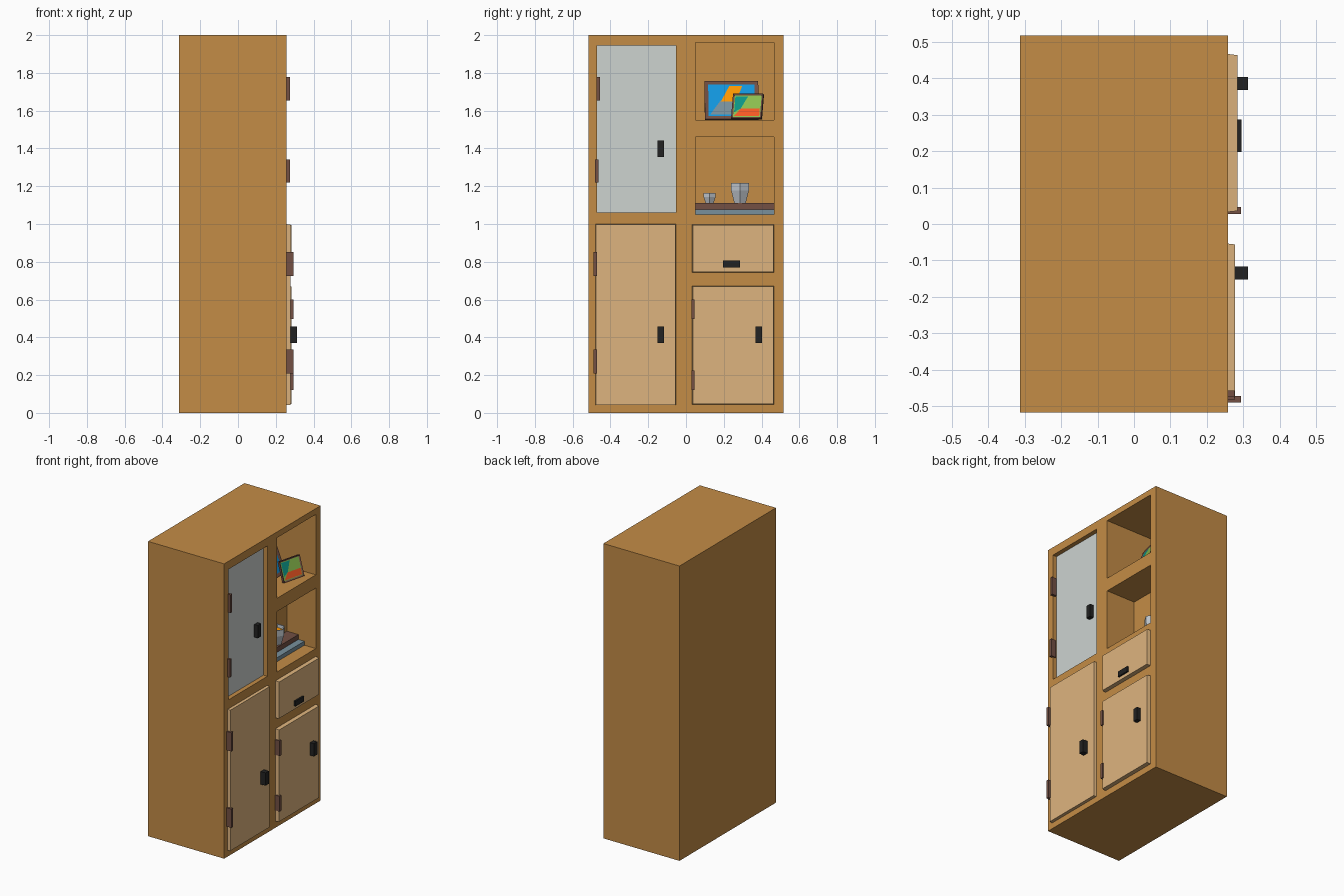
import bpy, bmesh, math
from mathutils import Matrix, Vector

if "Cube" in bpy.data.objects:
    bpy.data.objects.remove(bpy.data.objects["Cube"])

FRONT = 0.258  # x of the cabinet face carrying the doors
mats = {}


def mat(name, rgb):
    """Material from 0-255 display colour."""
    if name not in mats:
        m = bpy.data.materials.new(name)
        lin = [((c / 255 + 0.055) / 1.055) ** 2.4 if c > 10 else c / 3294.6 for c in rgb]
        m.diffuse_color = (*lin, 1)
        m.use_nodes = True
        m.node_tree.nodes["Principled BSDF"].inputs["Base Color"].default_value = m.diffuse_color
        mats[name] = m
    return mats[name]


WOOD = mat("wood", (196, 140, 70))
PALE = mat("pale_wood", (222, 180, 126))
GLASS = mat("pane", (205, 211, 208))
BROWN = mat("brown", (115, 80, 68))
BLACK = mat("black", (34, 34, 34))
SLATE = mat("slate", (120, 144, 156))
CUP = mat("cup", (190, 197, 204))
ORANGE = mat("orange", (255, 152, 0))
BLUE = mat("blue", (18, 150, 222))
TEAL = mat("teal", (12, 148, 134))
GREEN = mat("green", (139, 190, 78))
RED = mat("red", (245, 88, 36))


def finish(bm, name, material):
    bmesh.ops.recalc_face_normals(bm, faces=bm.faces)
    me = bpy.data.meshes.new(name)
    bm.to_mesh(me)
    bm.free()
    if material:
        me.materials.append(material)
    ob = bpy.data.objects.new(name, me)
    bpy.context.collection.objects.link(ob)
    return ob


def box(name, x, y, z, material, taper=0.0):
    """Box from (min, max) ranges; taper shrinks the +x face."""
    bm = bmesh.new()
    bmesh.ops.create_cube(bm, size=1)
    for v in bm.verts:
        s = v.co.copy()
        v.co = [r[0] if c < 0 else r[1] for c, r in zip(s, (x, y, z))]
        if s.x > 0:
            v.co.y -= math.copysign(taper, s.y)
            v.co.z -= math.copysign(taper, s.z)
    return finish(bm, name, material)


# Cabinet body with pane recess and two open niches cut out
body = box("cabinet_body", (-0.313, FRONT), (-0.517, 0.517), (0, 2), WOOD)
niche_y = (0.05, 0.466)
pane_y, pane_z = (-0.472, -0.053), (1.06, 1.945)
cuts = [((0.2, 0.4), pane_y, pane_z),
        ((-0.2, 0.4), niche_y, (1.55, 1.96)),
        ((0.04, 0.4), niche_y, (1.05, 1.46))]
for c in cuts:
    cutter = box("cutter", *c, None)
    cutter.hide_render = True
    mod = body.modifiers.new("cut", 'BOOLEAN')
    mod.operation = 'DIFFERENCE'
    mod.solver = 'EXACT'
    mod.object = cutter
    bpy.context.view_layer.objects.active = body
    bpy.ops.object.modifier_apply(modifier=mod.name)
    bpy.data.objects.remove(cutter)

# Pane, doors and drawer
box("glass_pane", (0.2, 0.228), pane_y, pane_z, GLASS)
box("left_door", (0.25, 0.277), (-0.48, -0.053), (0.04, 1.0), PALE, 0.003)
box("right_door", (0.25, 0.284), (0.032, 0.467), (0.043, 0.673), PALE, 0.004)
box("drawer_front", (0.25, 0.284), (0.032, 0.467), (0.743, 0.998), PALE, 0.004)

# Handles
box("pane_handle", (0.228, 0.256), (-0.152, -0.117), (1.355, 1.442), BLACK)
box("left_door_handle", (0.27, 0.313), (-0.152, -0.117), (0.37, 0.457), BLACK)
box("right_door_handle", (0.28, 0.313), (0.368, 0.403), (0.37, 0.457), BLACK)
box("drawer_handle", (0.28, 0.295), (0.197, 0.286), (0.77, 0.806), BLACK)

# Hinges: outer x, y range, z range
hinges = [(0.276, (-0.474, -0.456), (1.655, 1.778)), (0.276, (-0.482, -0.464), (1.22, 1.342)),
          (0.293, (-0.49, -0.472), (0.726, 0.853)), (0.293, (-0.49, -0.472), (0.208, 0.335)),
          (0.293, (0.028, 0.046), (0.497, 0.6)), (0.293, (0.028, 0.046), (0.12, 0.224))]
for i, (x1, y, z) in enumerate(hinges):
    box(f"hinge_{i + 1}", (0.24, x1), y, z, BROWN)

# Stepped boards in the lower niche
box("lower_board", (0.04, 0.172), niche_y, (1.05, 1.077), SLATE)
box("upper_board", (0.04, 0.127), niche_y, (1.077, 1.11), BROWN)


def cup(name, x, y, r, h, fill=None):
    """Six-sided tapered cup with hollow inside and optional drink."""
    z0 = 1.11
    prof = [(0.64, 0), (1, 0.62), (1, 1), (0.86, 1), (0.82, 0.8)]
    bm = bmesh.new()
    rings = [[bm.verts.new((x + r * k * math.cos(a * math.pi / 3),
                            y + r * k * math.sin(a * math.pi / 3), z0 + h * t))
              for a in range(6)] for k, t in prof]
    for lo, hi in zip(rings, rings[1:]):
        for a in range(6):
            b = (a + 1) % 6
            bm.faces.new((lo[a], lo[b], hi[b], hi[a]))
    bm.faces.new(rings[0][::-1])
    top = bm.faces.new(rings[-1])
    if fill:
        top.material_index = 1
    ob = finish(bm, name, CUP)
    if fill:
        ob.data.materials.append(fill)


cup("large_cup", 0.09, 0.286, 0.054, 0.108, ORANGE)
cup("small_cup", 0.085, 0.125, 0.037, 0.055)


def picture(name, w, h, border, loc, lean, yaw, base, patches):
    """Leaning picture: frame with recessed art; patches are in 0..1 art space."""
    mtx = Matrix.Translation(loc) @ Matrix.Rotation(yaw, 4, 'Z') @ Matrix.Rotation(-lean, 4, 'Y')
    frame = box(name + "_frame", (-0.018, 0), (-w / 2, w / 2), (0, h), BROWN)
    bm = bmesh.new()
    bm.from_mesh(frame.data)
    face = max(bm.faces, key=lambda f: f.normal.x)
    bmesh.ops.inset_region(bm, faces=[face], thickness=border)
    for v in face.verts:
        v.co.x -= 0.005
    face.material_index = 1
    bm.to_mesh(frame.data)
    bm.free()
    frame.data.materials.append(base)
    frame.matrix_world = mtx
    for i, (m, pts) in enumerate(patches):
        bm = bmesh.new()
        bm.faces.new([bm.verts.new((-0.004, (u - 0.5) * (w - 2 * border), border + v * (h - 2 * border)))
                      for u, v in pts])
        finish(bm, f"{name}_art_{i + 1}", m).matrix_world = mtx


# Pictures in the upper niche
picture("large_picture", 0.285, 0.218, 0.028, Vector((0.095, 0.243, 1.555)), 0.38, 0.04, BLUE,
        [(ORANGE, [(0.25, 0.45), (0.6, 0.45), (0.75, 1), (0.45, 1)]),
         (SLATE, [(0, 0), (0.7, 0), (0.6, 0.45), (0.25, 0.5)])])
picture("small_picture", 0.165, 0.137, 0.013, Vector((0.2, 0.318, 1.56)), 0.33, -0.25, GREEN,
        [(TEAL, [(0, 0.2), (0.25, 0.38), (0.5, 1), (0, 1)]),
         (RED, [(0, 0), (1, 0), (1, 0.38), (0.25, 0.38)])])
